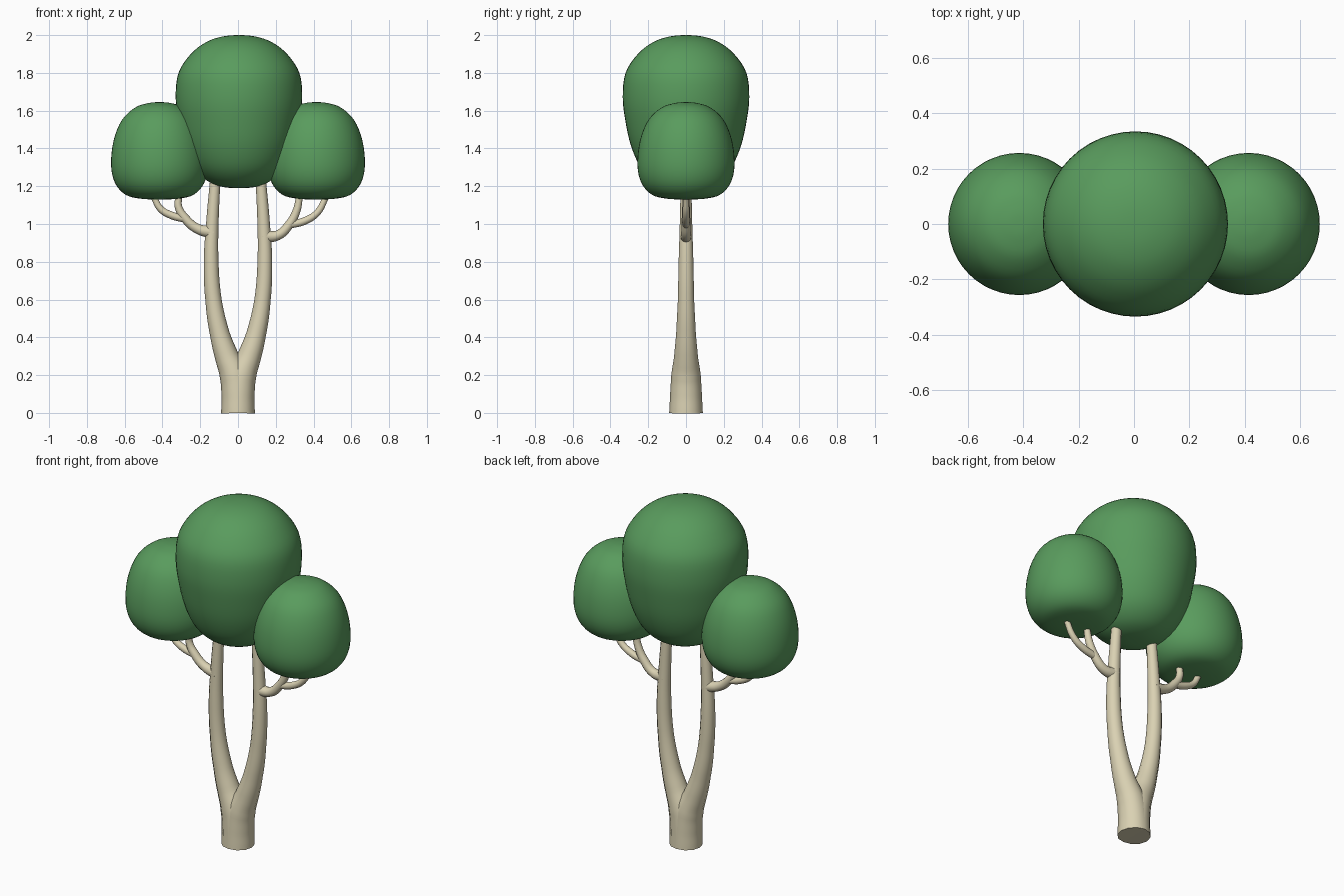
import bpy
import bmesh
import math
from mathutils import Matrix, Vector

old = bpy.data.objects.get("Cube")
if old:
    bpy.data.objects.remove(old, do_unlink=True)


def material(name, rgb):
    mat = bpy.data.materials.new(name)
    mat.use_nodes = True
    colour = (*rgb, 1)
    mat.diffuse_color = colour
    mat.node_tree.nodes["Principled BSDF"].inputs["Base Color"].default_value = colour
    return mat


leaf_green = material("leaf green", (0.10, 0.33, 0.11))
pale_bark = material("pale bark", (0.70, 0.64, 0.45))


def smooth_profile(points, steps=4):
    """Refine a half outline with a smooth curve through its points."""
    pts = [Vector(p) for p in points]
    # mirrored end points keep both poles flat
    pts = [Vector((-pts[1].x, pts[1].y))] + pts + [Vector((-pts[-2].x, pts[-2].y))]
    out = []
    for a, b, c, d in zip(pts, pts[1:], pts[2:], pts[3:]):
        for i in range(steps):
            t = i / steps
            out.append(b + (c - a) * t / 2 + (a - b * 2.5 + c * 2 - d / 2) * t**2
                       + (b * 1.5 - a / 2 - c * 1.5 + d / 2) * t**3)
    return out + [pts[-2]]


def crown(name, x, profile):
    bm = bmesh.new()
    ring = [bm.verts.new((p.x, 0, p.y)) for p in smooth_profile(profile)]
    edges = [bm.edges.new(pair) for pair in zip(ring, ring[1:])]
    bmesh.ops.spin(bm, geom=ring + edges, cent=(0, 0, 0), axis=(0, 0, 1),
                   angle=math.tau, steps=48, use_duplicate=False)
    bmesh.ops.remove_doubles(bm, verts=bm.verts, dist=0.0005)
    bmesh.ops.recalc_face_normals(bm, faces=bm.faces)
    bmesh.ops.transform(bm, matrix=Matrix.Translation((x, 0, 0)), verts=bm.verts)
    for face in bm.faces:
        face.smooth = True
    mesh = bpy.data.meshes.new(name)
    bm.to_mesh(mesh)
    bm.free()
    mesh.materials.append(leaf_green)
    bpy.context.collection.objects.link(bpy.data.objects.new(name, mesh))


def limb(name, path, side=1):
    """Tapered tube along (x, z, radius) points; side mirrors it in x."""
    curve = bpy.data.curves.new(name, "CURVE")
    curve.dimensions = "3D"
    curve.bevel_depth = 1
    curve.bevel_resolution = 4
    curve.resolution_u = 6
    curve.use_fill_caps = True
    spline = curve.splines.new("BEZIER")
    spline.bezier_points.add(len(path) - 1)
    for point, (x, z, radius) in zip(spline.bezier_points, path):
        point.co = (side * x, 0, z)
        point.radius = radius
        point.handle_left_type = point.handle_right_type = "AUTO"
    curve.materials.append(pale_bark)
    obj = bpy.data.objects.new(name, curve)
    bpy.context.collection.objects.link(obj)
    bpy.ops.object.select_all(action="DESELECT")
    bpy.context.view_layer.objects.active = obj
    obj.select_set(True)
    bpy.ops.object.convert(target="MESH")
    bpy.ops.object.shade_smooth_by_angle(angle=math.radians(50))


# Leaf crowns: a tall one in the middle, a low one on each side
crown("centre_crown", 0.005, [
    (0, 1.19), (0.09, 1.197), (0.17, 1.23), (0.24, 1.30), (0.29, 1.41),
    (0.32, 1.54), (0.335, 1.67), (0.32, 1.80), (0.255, 1.90),
    (0.175, 1.962), (0.09, 1.992), (0, 2.0)])
for side, label in ((1, "left"), (-1, "right")):
    crown(label + "_crown", side * 0.415, [
        (0, 1.13), (0.10, 1.134), (0.18, 1.155), (0.235, 1.215), (0.257, 1.31),
        (0.244, 1.44), (0.20, 1.55), (0.13, 1.616), (0.06, 1.64), (0, 1.645)])

# Forked trunk: both stems share the same foot
for side, label in ((1, "left"), (-1, "right")):
    limb(label + "_stem", [
        (0, 0, 0.089), (0.004, 0.10, 0.084), (0.02, 0.20, 0.078),
        (0.06, 0.30, 0.063), (0.097, 0.42, 0.052), (0.130, 0.60, 0.043),
        (0.142, 0.80, 0.039), (0.136, 1.0, 0.033), (0.122, 1.215, 0.028)], side)

# Side branches, each splitting in two under its crown
limb("left_branch", [(0.13, 0.935, 0.034), (0.21, 0.94, 0.026), (0.27, 0.995, 0.024),
                     (0.31, 1.07, 0.021), (0.325, 1.14, 0.018)])
limb("left_twig", [(0.27, 0.995, 0.02), (0.35, 1.015, 0.02), (0.42, 1.06, 0.018),
                   (0.465, 1.14, 0.016)])
limb("right_branch", [(0.13, 0.955, 0.034), (0.215, 0.975, 0.026), (0.28, 1.03, 0.024),
                      (0.315, 1.09, 0.02), (0.315, 1.14, 0.018)], -1)
limb("right_twig", [(0.27, 1.025, 0.02), (0.35, 1.045, 0.02), (0.41, 1.08, 0.018),
                    (0.445, 1.14, 0.016)], -1)
